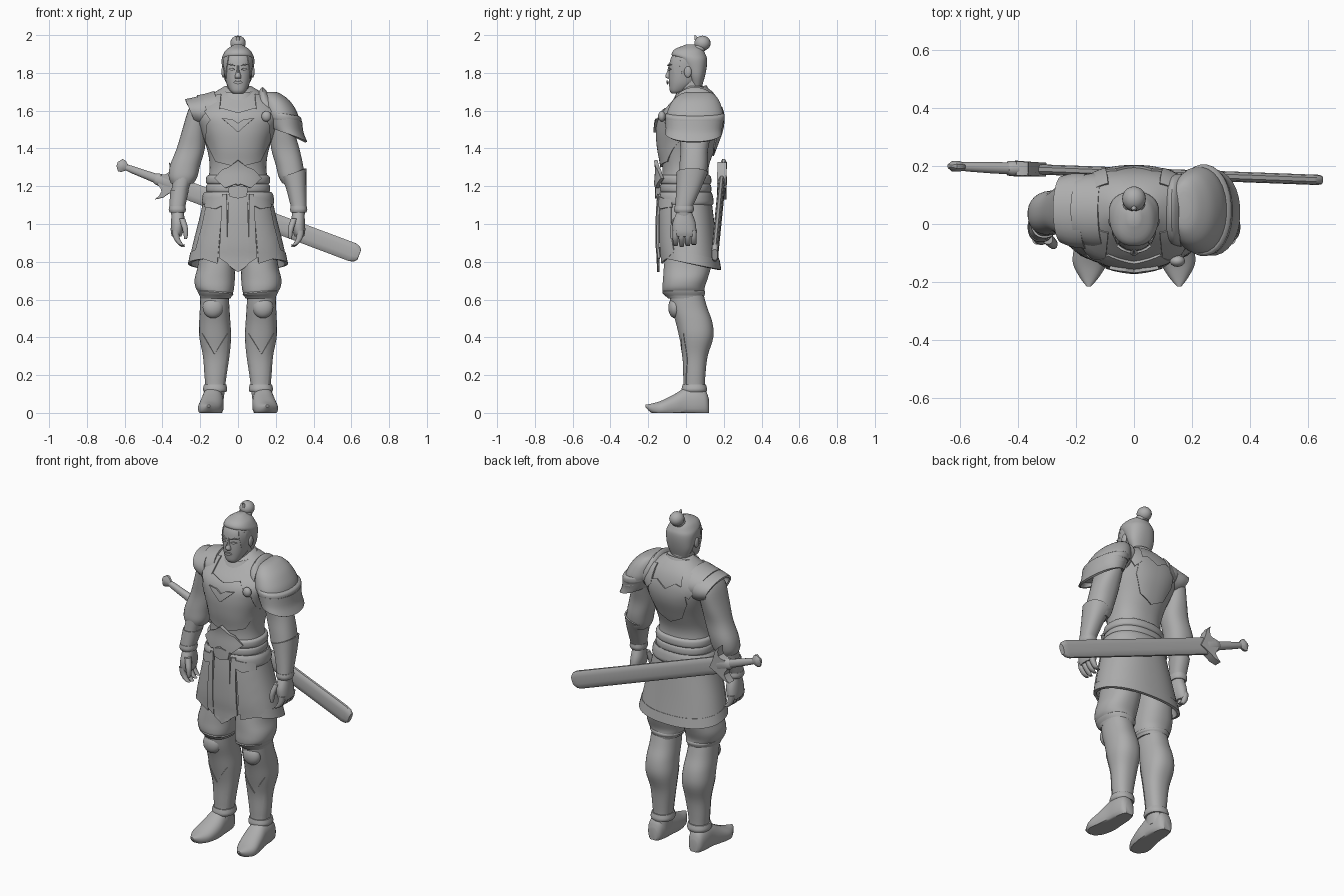
import bpy, bmesh, math
from mathutils import Vector, Matrix
from mathutils.bvhtree import BVHTree

grey = bpy.data.materials.new("plain grey")
grey.diffuse_color = (0.42, 0.42, 0.42, 1)
trees = {}


def finish(name, bm, thick=0.0, matrix=None):
    bmesh.ops.recalc_face_normals(bm, faces=bm.faces[:])
    if thick:
        bmesh.ops.solidify(bm, geom=bm.faces[:], thickness=thick)
        bmesh.ops.recalc_face_normals(bm, faces=bm.faces[:])
    if matrix:
        bm.transform(matrix)
    trees[name] = BVHTree.FromBMesh(bm)
    me = bpy.data.meshes.new(name)
    bm.to_mesh(me)
    bm.free()
    me.materials.append(grey)
    ob = bpy.data.objects.new(name, me)
    bpy.context.collection.objects.link(ob)
    return ob


def loft(name, rings, axis='Z', s=1, n=28, steps=4, p=2.3, caps=True, thick=0.0, matrix=None):
    """Rings are (t, a0, a1, b0, b1, tilt_a, tilt_b) along the axis, joined smoothly."""
    R = [tuple(r) + (0,) * (7 - len(r)) for r in rings]
    path = []
    for i in range(len(R) - 1):
        q = [R[max(i - 1, 0)], R[i], R[i + 1], R[min(i + 2, len(R) - 1)]]
        for k in range(steps):
            u = k / steps
            path.append([b + .5 * u * (c - a + u * (2 * a - 5 * b + 4 * c - d + u * (3 * (b - c) + d - a)))
                         for a, b, c, d in zip(*q)])
    path.append(R[-1])
    bm = bmesh.new()
    loops = []
    for t, a0, a1, b0, b1, ta, tb in path:
        loop = []
        for j in range(n):
            ang = 2 * math.pi * (j + .5) / n
            c, d = math.cos(ang), math.sin(ang)
            da = math.copysign(abs(c) ** (2 / p), c) * (a1 - a0) / 2
            db = math.copysign(abs(d) ** (2 / p), d) * (b1 - b0) / 2
            a, b, w = (a0 + a1) / 2 + da, (b0 + b1) / 2 + db, t + ta * da + tb * db
            x, y, z = {'Z': (a, b, w), 'Y': (a, w, b), 'X': (w, a, b)}[axis]
            loop.append(bm.verts.new((x * s, y, z if matrix else max(z, 0))))
        loops.append(loop)
    for l0, l1 in zip(loops, loops[1:]):
        for j in range(n):
            bm.faces.new((l0[j], l0[(j + 1) % n], l1[(j + 1) % n], l1[j]))
    if caps:
        bm.faces.new(loops[0])
        bm.faces.new(loops[-1])
    return finish(name, bm, thick, matrix)


def sym(name, rings, **kw):
    """Loft symmetric about x = 0, rings (z, half_width, y0, y1, tilt_y)."""
    return loft(name, [(r[0], -r[1], r[1], r[2], r[3], 0, r[4] if len(r) > 4 else 0) for r in rings], **kw)


def mir(pts):
    return pts + [(-x, z) for x, z in reversed(pts) if x > 0]


def plate(name, outline, target, face=-1, gap=.01, thick=.012, s=1):
    """Outline in x, z laid onto the front or back of a target part."""
    bm = bmesh.new()
    bm.faces.new([bm.verts.new((x * s, 0, z)) for x, z in outline])
    mid = sum((v.co for v in bm.verts), Vector()) / len(bm.verts)
    for axis in (0, 2):
        vals = [v.co[axis] for v in bm.verts]
        step = max(.015, (max(vals) - min(vals)) / 18)
        v = min(vals) + step * .97
        while v < max(vals):
            co, no = Vector((0, 0, 0)), Vector((0, 0, 0))
            co[axis], no[axis] = v, 1
            bmesh.ops.bisect_plane(bm, geom=bm.verts[:] + bm.edges[:] + bm.faces[:], plane_co=co, plane_no=no)
            v += step
    for v in bm.verts:
        for k in range(20):  # slide towards the middle until the ray lands on the near side
            at = v.co.lerp(mid, k / 20)
            hit = trees[target].ray_cast(Vector((at.x, face * 2, at.z)), Vector((0, -face, 0)))[0]
            if hit and hit.y * face > -.1:
                v.co.y = hit.y + face * gap
                break
    return finish(name, bm, thick)


def ball(name, loc, size):
    bm = bmesh.new()
    bmesh.ops.create_uvsphere(bm, u_segments=20, v_segments=12, radius=1)
    return finish(name, bm, 0, Matrix.Translation(loc) @ Matrix.Diagonal((*size, 1)))


# head, neck and topknot
sym("head", [(1.69, .025, -.075, -.03), (1.705, .042, -.086, 0), (1.74, .06, -.09, .05), (1.78, .07, -.092, .08),
             (1.83, .078, -.09, .1), (1.88, .078, -.08, .1), (1.92, .06, -.05, .08), (1.945, .02, 0, .04)])
sym("hair", [(1.73, .055, .03, .085), (1.78, .077, .01, .1), (1.83, .085, -.015, .11), (1.87, .087, -.045, .112),
             (1.895, .08, -.076, .105), (1.925, .06, -.06, .088), (1.95, .02, 0, .05)])
sym("neck", [(1.58, .09, -.05, .12), (1.65, .066, -.035, .1), (1.76, .058, -.03, .085)])
ball("topknot", (0, .087, 1.957), (.041, .043, .04))
sym("hair_tie", [(1.915, .035, .03, .1), (1.93, .038, .03, .105), (1.945, .032, .04, .105)])
sym("hair_tip", [(1.96, .016, .05, .09), (1.98, .01, .045, .07), (2.0, .002, .045, .05)])
sym("nose", [(1.77, .016, -.1, -.06), (1.782, .017, -.11, -.06), (1.81, .009, -.1, -.06), (1.84, .006, -.092, -.06)], n=12)
plate("lips", mir([(0, 1.756), (.012, 1.759), (.024, 1.75), (.01, 1.742), (0, 1.74)]), "head", gap=.004, thick=.008)
for s, side in ((-1, "right"), (1, "left")):
    plate("eye_" + side, [(.014, 1.818), (.03, 1.826), (.05, 1.82), (.032, 1.812)], "head", gap=.002, thick=.006, s=s)
    plate("brow_" + side, [(.01, 1.836), (.035, 1.848), (.055, 1.842), (.035, 1.84)], "head", gap=.004, thick=.008, s=s)
    plate("side_lock_" + side, [(.05, 1.895), (.076, 1.87), (.074, 1.80), (.064, 1.765), (.062, 1.82)], "head",
          gap=.006, thick=.012, s=s)
    ball("ear_" + side, (.078 * s, .01, 1.805), (.01, .02, .03))

# body
sym("torso", [(1.06, .17, -.13, .13), (1.2, .163, -.13, .125), (1.3, .15, -.125, .12), (1.4, .165, -.142, .155),
              (1.5, .2, -.148, .19), (1.58, .23, -.132, .195), (1.65, .195, -.075, .175), (1.7, .12, -.03, .14),
              (1.73, .07, 0, .1)], n=48)
sym("collar", [(1.63, .13, -.1, .15, .25), (1.68, .1, -.07, .125, .25), (1.715, .085, -.05, .11, .25)],
    caps=False, thick=.012)
plate("breastplate", mir([(0, 1.59), (.09, 1.615), (.165, 1.53), (.175, 1.44), (.12, 1.33), (0, 1.3)]), "torso",
      gap=.012, thick=.02)
plate("chest_emblem", mir([(0, 1.535), (.03, 1.555), (.085, 1.56), (.05, 1.53), (0, 1.485)]), "torso",
      gap=.024, thick=.016)
plate("back_plate", mir([(0, 1.58), (.06, 1.62), (.12, 1.6), (.125, 1.5), (.08, 1.4), (0, 1.36)]), "torso",
      face=1, gap=.008, thick=.012)
for s, side in ((-1, "right"), (1, "left")):
    for face, end in ((-1, "front"), (1, "back")):
        plate(f"strap_{end}_{side}", [(.09, 1.69), (.15, 1.675), (.18, 1.6), (.14, 1.54), (.1, 1.58)], "torso",
              face=face, gap=.01, thick=.015, s=s)
ball("shoulder_clasp", (.15, -.128, 1.57), (.026, .02, .028))

# waist: sash rolls, belly guard, belt and buckle
for i, z in enumerate((1.19, 1.235)):
    sym(f"sash_{i}", [(z - .028, .158, -.125, .122), (z - .015, .17, -.138, .134), (z + .015, .168, -.137, .132),
                      (z + .026, .152, -.122, .118)], n=40)
plate("belly_guard", mir([(0, 1.34), (.05, 1.3), (.075, 1.29), (.115, 1.24), (.065, 1.19), (0, 1.215)]), "torso",
      gap=.02, thick=.02)
plate("belly_crest", mir([(0, 1.3), (.045, 1.27), (.05, 1.23), (0, 1.205)]), "torso", gap=.032, thick=.016)
sym("belt", [(1.1, .185, -.143, .14), (1.115, .192, -.148, .147), (1.15, .188, -.146, .142), (1.17, .178, -.138, .134)],
    n=40, caps=False, thick=.012)
plate("buckle", mir([(0, 1.205), (.055, 1.195), (.045, 1.145), (0, 1.135)]), "torso", gap=.035, thick=.03)

# skirt with hem, front panels and centre flap
sym("skirt", [(1.17, .174, -.134, .13), (1.05, .2, -.142, .145), (.9, .238, -.142, .163), (.79, .26, -.135, .182, -.2)],
    n=48, caps=False, thick=.012)
sym("hem", [(.845, .253, -.143, .178, -.2), (.79, .265, -.141, .187, -.2)], n=48, caps=False, thick=.008)
for s, side in ((-1, "right"), (1, "left")):
    plate("front_panel_" + side, [(.08, 1.14), (.165, 1.13), (.19, 1.0), (.23, .85), (.2, .82), (.11, .79)], "skirt",
          gap=.008, thick=.01, s=s)
    plate("flap_strip_" + side, [(.06, 1.16), (.085, 1.16), (.1, .82), (.055, .79)], "skirt", gap=.022, thick=.012, s=s)
    plate("belt_drape_" + side, [(.06, 1.15), (.17, 1.13), (.18, 1.09), (.12, 1.08), (.06, 1.11)], "skirt",
          gap=.018, thick=.016, s=s)
plate("centre_flap", mir([(0, 1.16), (.05, 1.16), (.06, .8), (.05, .78), (0, .745)]), "skirt", gap=.018, thick=.012)

# arms, bracers and hands
for s, side in ((-1, "right"), (1, "left")):
    w = .015 if s < 0 else 0
    loft("upper_arm_" + side, [(1.65, .16, .235, 0, .12), (1.6, .15, .265, -.045, .155), (1.5, .165, .295, -.04, .14),
                               (1.4, .175, .325, -.03, .118), (1.31, .2, .345 + w, -.035, .115),
                               (1.25, .215, .352 + w, -.038, .105), (1.215, .235, .34 + w, -.03, .09)], s=s)
    loft("forearm_" + side, [(1.28, .225, .34, -.035, .105), (1.18, .262, .352, -.042, .075),
                             (1.08, .285, .356, -.05, .03), (1.04, .288, .352, -.048, .03)], s=s)
    top = [(1.2, .25, .362, -.052, .085), (1.27, .222, .362, -.05, .115, .35)] if s > 0 else [(1.18, .26, .358, -.048, .08)]
    loft("bracer_" + side, [(1.09, .28, .362, -.058, .036), (1.11, .275, .363, -.056, .044)] + top,
         s=s, caps=False, thick=.008)
    loft("wrist_band_" + side, [(1.06, .28, .362, -.058, .036), (1.075, .276, .367, -.063, .042),
                                (1.095, .278, .364, -.06, .04)], s=s)
    loft("palm_" + side, [(1.07, .288, .35, -.045, .028), (1.01, .282, .355, -.07, .05), (.96, .29, .356, -.07, .055),
                          (.935, .3, .35, -.06, .05)], s=s)
    for i in range(4):
        y = -.054 + i * .032
        loft(f"finger_{i}_{side}", [(.965, .312, .35, y - .018, y + .016), (.925, .308, .342, y - .017, y + .014),
                                    (.895, .292, .32, y - .015, y + .013), (.878 + .006 * abs(i - 1), .28, .3, y - .01, y + .01)],
             s=s, n=12)
    loft("thumb_" + side, [(1.03, .28, .315, -.07, -.03), (.98, .265, .297, -.085, -.05), (.94, .265, .288, -.085, -.056),
                           (.92, .27, .285, -.08, -.063)], s=s, n=12)

# layered shoulder armour on the left side
loft("shoulder_cap", [(1.7, .15, .195, .02, .11), (1.69, .13, .225, -.025, .145), (1.655, .12, .272, -.07, .175),
                      (1.6, .125, .31, -.098, .195), (1.565, .135, .324, -.103, .198, -.1)], p=2.1)
loft("shoulder_band", [(1.545, .15, .33, -.105, .2, -.15), (1.555, .145, .337, -.11, .205, -.15),
                       (1.575, .145, .335, -.11, .205, -.15), (1.585, .15, .322, -.103, .198, -.15)], p=2.1)
loft("shoulder_skirt", [(1.56, .16, .328, -.098, .19, -.2), (1.51, .17, .336, -.096, .18, -.35),
                        (1.475, .18, .356, -.098, .178, -.5)], p=2.1, caps=False, thick=.012)
loft("shoulder_rim", [(1.535, .16, .332, -.1, .192, -.2), (1.525, .16, .34, -.106, .196, -.2),
                      (1.51, .165, .336, -.1, .19, -.2)], p=2.1)
loft("shoulder_crest", [(.12, -.07, .165, 1.5, 1.7, 0, -.1), (.14, -.075, .17, 1.5, 1.725, 0, -.1),
                        (.165, -.08, .175, 1.5, 1.7, 0, -.1)], axis='X', p=2)
# flared shoulder flaps on the right side
for i, (x, top) in enumerate(((-.1, 1.71), (-.165, 1.69))):
    loft(f"shoulder_flap_{i}", [(x, -.085, .175, 1.5, top - .005, 0, -.25), (x - .045, -.08, .175, 1.51, top - .02, 0, -.35),
                                (x - .085, -.065, .165, 1.52, top - .028, 0, -.42)], axis='X', p=2, caps=False, thick=.012)

# legs, knee guards, boots
for s, side in ((-1, "right"), (1, "left")):
    loft("trouser_" + side, [(1.0, .01, .18, -.1, .12), (.85, .008, .205, -.11, .14), (.77, .013, .215, -.118, .132),
                             (.71, .016, .23, -.122, .115), (.665, .02, .226, -.125, .1), (.635, .026, .208, -.12, .098),
                             (.605, .04, .2, -.095, .095)], s=s)
    loft("trouser_fold_" + side, [(.655, .04, .2, -.11, .09), (.638, .024, .216, -.126, .102, .1),
                                  (.615, .038, .2, -.105, .095)], s=s)
    loft("shin_" + side, [(.64, .05, .2, -.09, .09), (.56, .045, .202, -.08, .112), (.48, .04, .206, -.055, .14),
                          (.4, .036, .205, -.036, .145), (.3, .045, .186, -.015, .115), (.2, .06, .178, -.01, .103),
                          (.12, .07, .172, -.01, .1), (.05, .078, .18, -.03, .11)], s=s)
    ball("knee_guard_" + side, (.132 * s, -.058, .557), (.055, .036, .056))
    plate("greave_" + side, [(.055, .42), (.125, .31), (.19, .42), (.176, .32), (.158, .15), (.12, .13), (.08, .15),
                             (.06, .32)], "shin_" + side, gap=.005, thick=.01, s=s)
    loft("boot_cuff_" + side, [(.11, .062, .18, -.02, .108), (.125, .057, .186, -.024, .112), (.15, .062, .18, -.018, .106)], s=s)
    loft("boot_" + side, [(.122, .11, .16, -.01, .07), (.105, .092, .178, -.02, .115), (.06, .08, .188, -.03, .14),
                          (0, .077, .192, -.03, .135), (-.06, .076, .203, -.025, .1), (-.13, .09, .212, -.02, .065),
                          (-.18, .118, .19, -.003, .05), (-.215, .148, .164, .03, .043)], axis='Y', s=s)

# sword slung behind the hips, built along its own axis
a, b = Vector((-.64, .2, 1.318)), Vector((.64, .152, .838))
u = (b - a).normalized()
w = (Vector((0, 1, 0)) - u * u.y).normalized()
v = u.cross(w)
sword = Matrix.Translation(a) @ Matrix((u, w, v)).transposed().to_4x4()


def along(name, rows, **kw):
    loft(name, [(t, -d, d, -h, h) for t, d, h in rows], axis='X', steps=1, matrix=sword, **kw)


along("blade", [(.28, .018, .05), (1.33, .018, .052), (1.355, .018, .045), (1.37, .016, .03)], n=12, p=2.8)
along("grip", [(.05, .015, .016), (.08, .017, .019), (.16, .02, .022), (.24, .021, .026)], n=14)
along("pommel", [(0, .008, .012), (.018, .02, .038), (.035, .02, .036), (.06, .014, .014)], n=8, p=1.8)
along("grip_ring", [(.215, .02, .026), (.225, .026, .031), (.25, .028, .034), (.3, .026, .042), (.33, .02, .05)], n=12)
bm = bmesh.new()
half = [(.36, 0), (.325, .035), (.305, .06), (.292, .08), (.255, .105), (.268, .078), (.272, .055), (.262, .04), (.24, .028)]
bm.faces.new([bm.verts.new((t, -.024, h)) for t, h in half + [(t, -h) for t, h in reversed(half[1:])]])
ext = bmesh.ops.extrude_face_region(bm, geom=bm.faces[:])
bmesh.ops.translate(bm, vec=(0, .048, 0), verts=[e for e in ext["geom"] if isinstance(e, bmesh.types.BMVert)])
finish("crossguard", bm, 0, sword)

bpy.ops.object.select_all(action='SELECT')
bpy.context.view_layer.objects.active = bpy.data.objects["torso"]
bpy.ops.object.shade_smooth_by_angle(angle=math.radians(40))
